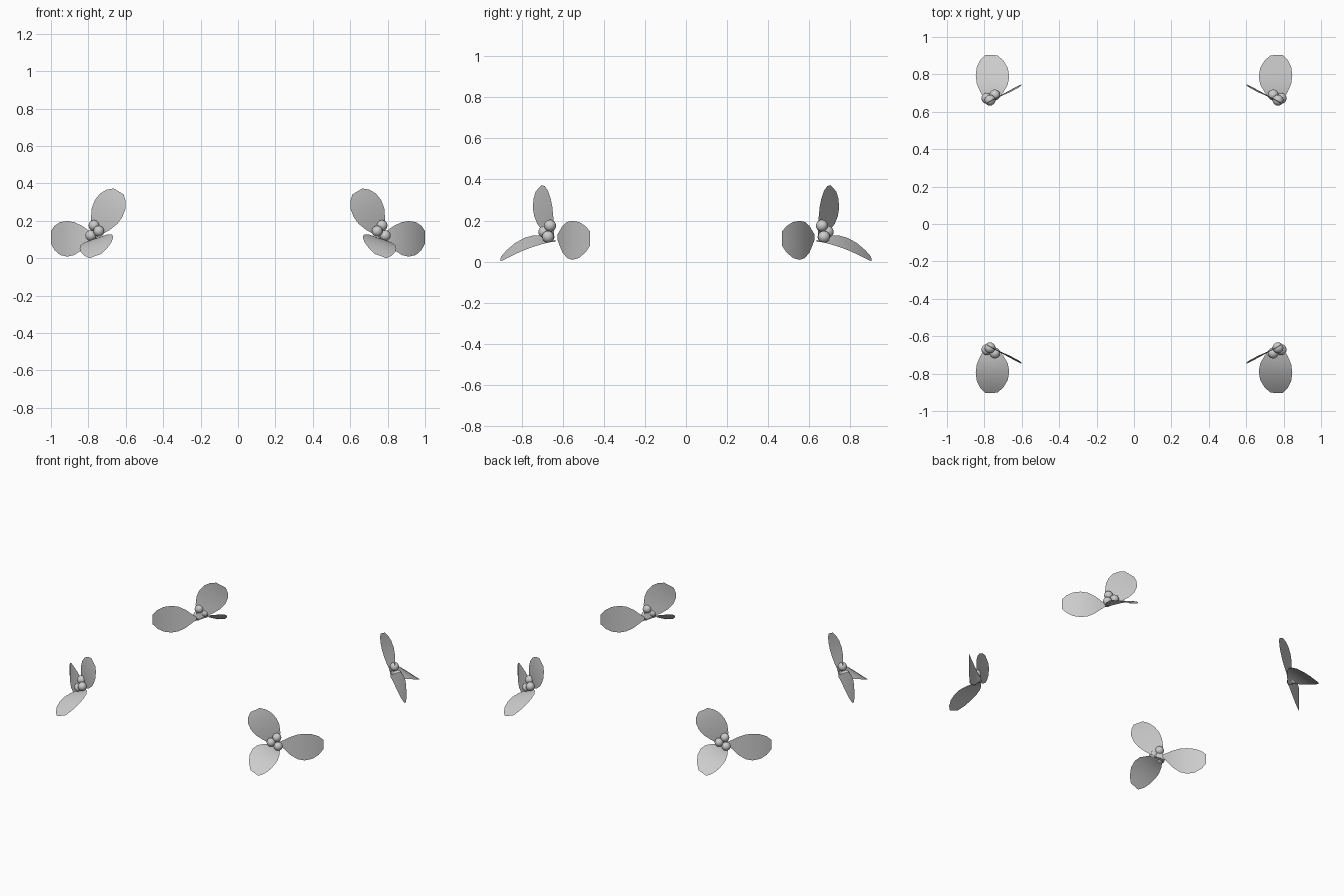
import bpy, bmesh
from mathutils import Vector, Matrix

if "Cube" in bpy.data.objects:
    bpy.data.objects.remove(bpy.data.objects["Cube"])

# Leaf outline: (position along leaf, half width)
OUTLINE = [(0, .010), (.1, .03), (.25, .064), (.42, .088), (.58, .095),
           (.75, .088), (.9, .065), (1, .034)]


def finish(name, bm):
    """Make a smooth object, mirrored to all four corners."""
    mesh = bpy.data.meshes.new(name)
    bm.to_mesh(mesh)
    bm.free()
    for p in mesh.polygons:
        p.use_smooth = True
    ob = bpy.data.objects.new(name, mesh)
    bpy.context.collection.objects.link(ob)
    m = ob.modifiers.new("corners", 'MIRROR')
    m.use_axis = (True, True, False)
    m.use_mirror_merge = False
    return ob


def leaf(name, base, mid, tip, across):
    """Thin curved leaf through three points, widened along 'across'."""
    b, m, e, w = (Vector(v) for v in (base, mid, tip, across))
    w.normalize()
    ctrl = 2 * m - (b + e) / 2
    bm = bmesh.new()
    rows = []
    for t, half in OUTLINE:
        c = b * (1 - t) ** 2 + ctrl * 2 * t * (1 - t) + e * t * t
        rows.append([bm.verts.new(c + w * half * s) for s in (-1, 0, 1)])
    for r0, r1 in zip(rows, rows[1:]):
        for i in range(2):
            bm.faces.new((r0[i], r0[i + 1], r1[i + 1], r1[i]))
    finish(name, bm)


# Three leaves of the front right sprig
leaf("lower_leaf", (.77, -.635, .10), (.757, -.77, .092), (.762, -.903, .012),
     (.95, -.04, -.33))
leaf("outer_leaf", (.765, -.627, .12), (.895, -.567, .104), (1.0, -.467, .112),
     (0, 0, 1))
leaf("upper_leaf", (.77, -.645, .11), (.703, -.694, .245), (.638, -.718, .357),
     (.78, .42, .47))

# Three berries at the middle of the sprig
for i, p in enumerate([(.77, -.662, .175), (.744, -.69, .145), (.787, -.672, .121)]):
    bm = bmesh.new()
    bmesh.ops.create_uvsphere(bm, u_segments=16, v_segments=10, radius=.029,
                              matrix=Matrix.Translation(p))
    finish(f"berry_{i + 1}", bm)
